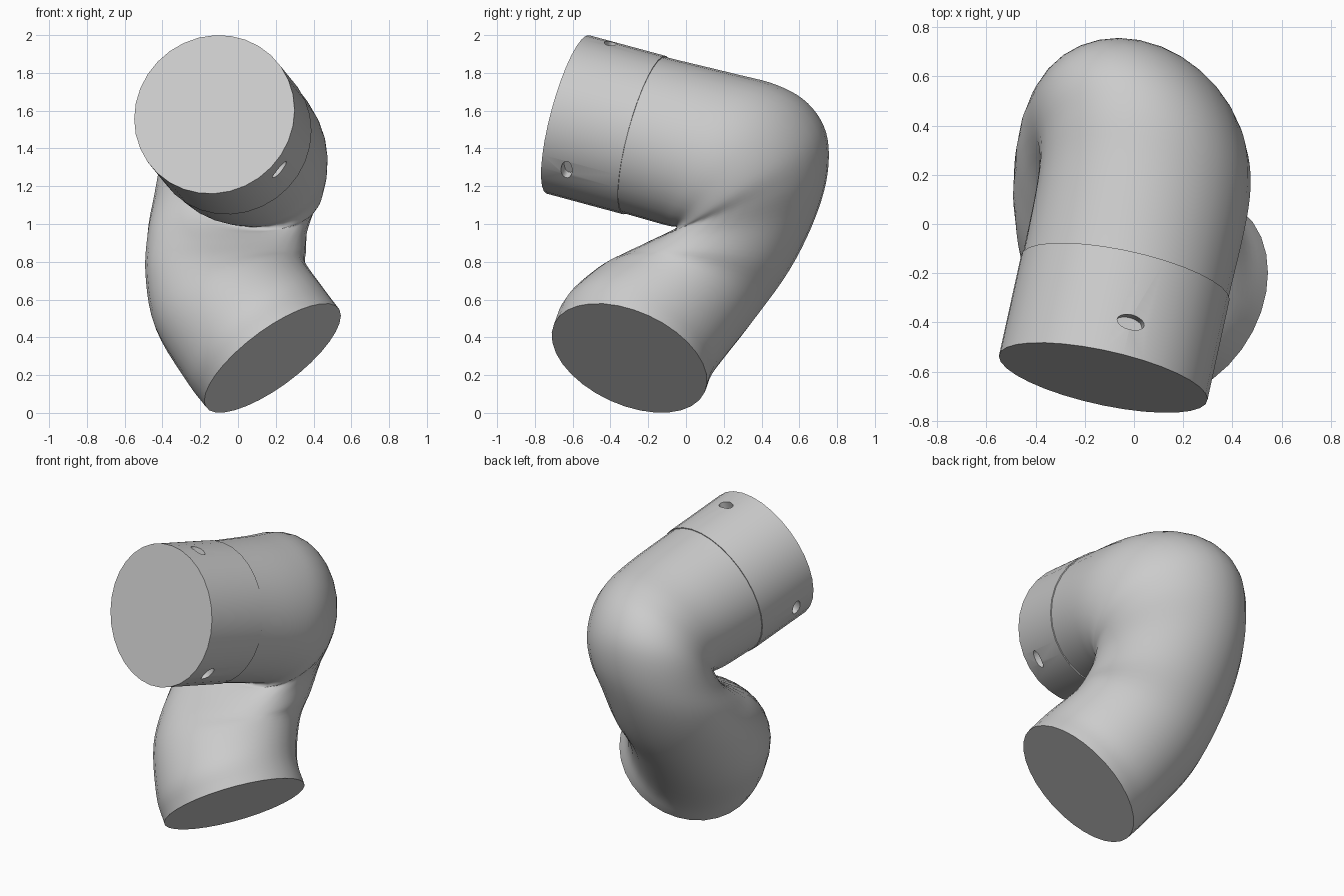
import bpy, bmesh, math
from mathutils import Vector, Matrix

cube = bpy.data.objects.get("Cube")
if cube:
    bpy.data.objects.remove(cube, do_unlink=True)

SIDES = 32
grey = bpy.data.materials.new("plain grey")
grey.use_nodes = True
COLOUR = (0.6, 0.6, 0.6, 1)
grey.diffuse_color = COLOUR
grey.node_tree.nodes["Principled BSDF"].inputs["Base Color"].default_value = COLOUR

# End centres and the directions leading from them into the pipe
LOW, LOW_DIR = Vector((0.183, -0.30, 0.29)), Vector((-0.564, 0.342, 0.751)).normalized()
TOP, TOP_DIR = Vector((-0.125, -0.625, 1.58)), Vector((0.208, 0.944, -0.255)).normalized()
COLLAR_LENGTH = 0.43


def make_object(name, bm):
    bmesh.ops.recalc_face_normals(bm, faces=bm.faces)
    mesh = bpy.data.meshes.new(name)
    bm.to_mesh(mesh)
    bm.free()
    mesh.materials.append(grey)
    obj = bpy.data.objects.new(name, mesh)
    bpy.context.collection.objects.link(obj)
    return obj


def smooth(obj):
    bpy.ops.object.select_all(action='DESELECT')
    obj.select_set(True)
    bpy.context.view_layer.objects.active = obj
    bpy.ops.object.shade_smooth_by_angle(angle=math.radians(40))


def loft(name, sections):
    """Skin oval sections, each given as centre, inner half axis, side half axis."""
    bm = bmesh.new()
    rings = [[bm.verts.new(c + math.cos(a) * axis + math.sin(a) * side)
              for a in (2 * math.pi * k / SIDES for k in range(SIDES))]
             for c, axis, side in sections]
    for a, b in zip(rings, rings[1:]):
        for k in range(SIDES):
            n = (k + 1) % SIDES
            bm.faces.new((a[k], a[n], b[n], b[k]))
    bm.faces.new(rings[0])
    bm.faces.new(rings[-1])
    return make_object(name, bm)


def catmull(p0, p1, p2, p3, t):
    return 0.5 * (2 * p1 + (p2 - p0) * t + (2 * p0 - 5 * p1 + 4 * p2 - p3) * t * t
                  + (3 * p1 - p0 - 3 * p2 + p3) * t ** 3)


# Bent pipe: centre, inner half axis and side half axis of each section,
# fanning round the crease
low_axis = 0.438 * Vector((0, -0.91, 0.415)).normalized()
low_side = LOW_DIR.cross(low_axis)
top_axis = 0.428 * Vector((0, -0.26, -0.965)).normalized()
top_side = -TOP_DIR.cross(top_axis)
knots = [(LOW + d * LOW_DIR, low_axis, low_side) for d in (-0.2, 0, 0.17)]
knots += [tuple(map(Vector, k)) for k in (
    ((-0.040, -0.060, 0.620), (0.00, -0.420, 0.125), (0.400, 0.070, 0.160)),
    ((-0.065, 0.100, 0.795), (0.01, -0.450, 0.035), (0.425, 0.020, 0.060)),
    ((-0.055, 0.235, 0.965), (0.04, -0.448, -0.065), (0.422, 0.005, 0.010)),
    ((-0.020, 0.322, 1.110), (0.05, -0.428, -0.160), (0.422, 0.000, -0.010)),
    ((0.015, 0.340, 1.225), (0.06, -0.402, -0.258), (0.428, -0.010, -0.020)),
    ((0.038, 0.297, 1.312), (0.04, -0.347, -0.328), (0.430, -0.040, -0.010)),
    ((0.045, 0.200, 1.362), (0.01, -0.280, -0.374), (0.428, -0.065, 0.000)),
    ((0.025, 0.055, 1.400), (0.00, -0.195, -0.397), (0.424, -0.080, 0.015)))]
knots += [(TOP + d * TOP_DIR, top_axis, top_side) for d in (COLLAR_LENGTH, 0.25, 0.1)]
STEPS = 5
sections = [[catmull(*(k[j] for k in knots[i - 1:i + 3]), s / STEPS) for j in range(3)]
            for i in range(1, len(knots) - 2) for s in range(STEPS)]
sections.append(knots[-2])
smooth(loft("bent_pipe", sections))

# Collar on the upper end, a hair wider than the pipe so its seam shows
collar_axis = 0.434 * top_axis.normalized()
collar_side = TOP_DIR.cross(collar_axis)
collar = loft("end_collar", [(TOP + d * TOP_DIR, collar_axis, collar_side)
                             for d in (0, COLLAR_LENGTH)])

# Three shallow oval sockets spaced evenly round the collar
bm = bmesh.new()
first = Vector((0.086, 0.098, 0.426))
first = (first - TOP_DIR * first.dot(TOP_DIR)).normalized()
for k in range(3):
    out = Matrix.Rotation(k * 2 * math.pi / 3, 3, TOP_DIR) @ first
    frame = Matrix((TOP_DIR, out.cross(TOP_DIR), out)).transposed().to_4x4()
    frame.translation = TOP + 0.14 * TOP_DIR + 0.43 * out
    bmesh.ops.create_cone(bm, cap_ends=True, segments=20, radius1=1, radius2=1, depth=0.1,
                          matrix=frame @ Matrix.Diagonal((0.031, 0.057, 1, 1)))
cutter = make_object("socket_cutter", bm)
cutter.hide_render = True
cut = collar.modifiers.new("sockets", 'BOOLEAN')
cut.operation, cut.object, cut.solver = 'DIFFERENCE', cutter, 'EXACT'
bpy.context.view_layer.objects.active = collar
bpy.ops.object.modifier_apply(modifier=cut.name)
bpy.data.objects.remove(cutter, do_unlink=True)
smooth(collar)
